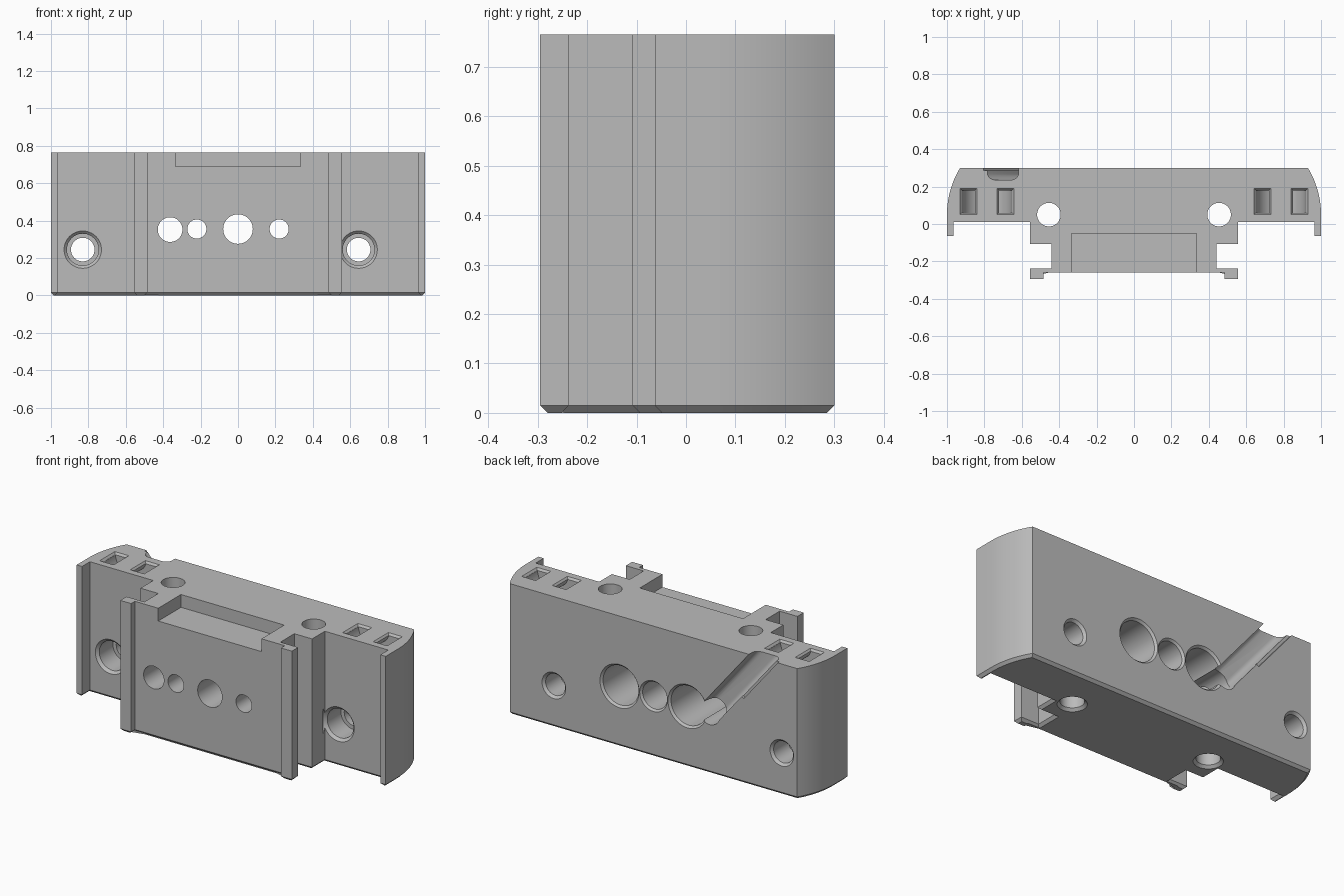
import bpy, bmesh
from math import sin, cos, pi, radians
from mathutils import Vector

cube = bpy.data.objects.get("Cube")
if cube:
    bpy.data.objects.remove(cube, do_unlink=True)

H = 0.765       # block height
BACK = 0.3      # y of the back face
FACE = 0.01     # y of the front face of the wings

grey = bpy.data.materials.new("plain grey")
grey.use_nodes = True
grey.diffuse_color = (0.5, 0.5, 0.5, 1)
grey.node_tree.nodes["Principled BSDF"].inputs["Base Color"].default_value = (0.5, 0.5, 0.5, 1)


def loft(name, rings, chamfer_bottom=0):
    """Closed solid through equal-sized rings of points."""
    bm = bmesh.new()
    loops = [[bm.verts.new(p) for p in ring] for ring in rings]
    n = len(loops[0])
    for a, b in zip(loops, loops[1:]):
        for i in range(n):
            bm.faces.new((a[i], a[(i + 1) % n], b[(i + 1) % n], b[i]))
    base = bm.faces.new(loops[0][::-1])
    bm.faces.new(loops[-1])
    bmesh.ops.recalc_face_normals(bm, faces=bm.faces[:])
    if chamfer_bottom:
        bmesh.ops.bevel(bm, geom=list(base.edges), offset=chamfer_bottom,
                        segments=1, affect='EDGES')
    mesh = bpy.data.meshes.new(name)
    bm.to_mesh(mesh)
    bm.free()
    mesh.materials.append(grey)
    obj = bpy.data.objects.new(name, mesh)
    bpy.context.collection.objects.link(obj)
    return obj


def cut(cutter):
    """Subtract a cutter from the block and discard it."""
    mod = block.modifiers.new(cutter.name, 'BOOLEAN')
    mod.operation = 'DIFFERENCE'
    mod.solver = 'EXACT'
    mod.object = cutter
    cutter.hide_render = True
    bpy.context.view_layer.objects.active = block
    bpy.ops.object.modifier_apply(modifier=mod.name)
    bpy.data.objects.remove(cutter, do_unlink=True)


def bore(name, x, other, steps, vertical=False):
    """Round stepped hole: steps are (position along the axis, radius)."""
    rings = []
    for t, r in steps:
        ring = []
        for i in range(48):
            a = 2 * pi * i / 48
            u, v = x + r * cos(a), other + r * sin(a)
            ring.append((u, v, t) if vertical else (u, t, v))
        rings.append(ring)
    cut(loft(name, rings))


def rectangle(x, y, z, hx, hy):
    return [(x - hx, y - hy, z), (x + hx, y - hy, z), (x + hx, y + hy, z), (x - hx, y + hy, z)]


# Extruded block: front rails, side slots, wings with lips and curved ends
half = [(0.485, -0.26), (0.485, -0.295), (0.555, -0.295), (0.555, -0.237),
        (0.44, -0.237), (0.44, -0.108), (0.555, -0.108), (0.555, FACE),
        (0.965, FACE), (0.965, -0.063), (1, -0.063)]
R = 0.48
for i in range(13):
    y = 0.25 * i / 12
    half.append((1 - R + (R * R - y * y) ** 0.5, y + BACK - 0.25))
outline = half + [(-x, y) for x, y in reversed(half)]
block = loft("mounting_block", [[(x, y, z) for x, y in outline] for z in (0, H)],
             chamfer_bottom=0.015)
block.select_set(True)

# Front recess at the top
cut(loft("front_recess", [rectangle(0, -0.2, z, 0.334, 0.15) for z in (0.69, 0.9)]))

# Central row of bores, chamfered at the back
bore("centre_bore", 0, 0.355, [(-0.4, 0.079), (BACK - 0.012, 0.079), (BACK + 0.012, 0.1)])
for x in (-0.22, 0.22):
    bore("large_bore", x, 0.355, [(-0.4, 0.051), (-0.1, 0.051), (-0.1, 0.115),
                                  (BACK - 0.012, 0.115), (BACK + 0.012, 0.138)])
bore("groove_bore", -0.363, 0.352, [(-0.4, 0.066), (0.4, 0.066)])

# Screw holes with counterbores in the wings
for x in (-0.83, 0.645):
    bore("screw_hole", x, 0.245, [(FACE - 0.015, 0.115), (FACE + 0.015, 0.085), (0.15, 0.085),
                                  (0.15, 0.063), (BACK - 0.014, 0.063), (BACK + 0.014, 0.09)])

# Vertical holes
for x in (-0.455, 0.455):
    bore("vertical_hole", x, 0.05, [(-0.015, 0.093), (0.015, 0.063), (0.9, 0.063)], vertical=True)

# Curved strap tunnels joining each pair of square mouths
for side in (-1, 1):
    centre = side * 0.786
    rings = [[(centre - r, y, 0.9) for r, y in ((0.064, 0.06), (0.134, 0.06), (0.134, 0.18), (0.064, 0.18))]]
    for i in range(17):
        a = pi + pi * i / 16
        rings.append([(centre + r * cos(a), y, H + r * sin(a))
                      for r, y in ((0.064, 0.06), (0.134, 0.06), (0.134, 0.18), (0.064, 0.18))])
    rings.append([(2 * centre - x, y, z) for x, y, z in rings[0]])
    cut(loft("strap_tunnel", rings))
    for offset in (-0.099, 0.099):
        cut(loft("strap_mouth", [rectangle(centre + offset, 0.12, H - 0.012, 0.0351, 0.0601),
                                 rectangle(centre + offset, 0.12, H + 0.012, 0.055, 0.08)]))

# Slanted groove across the back, from its bore to the top
start = Vector((-0.363, 0, 0.355))
along = Vector((-0.635, 0, 0.772))
across = Vector((-0.772, 0, -0.635))


def groove(name, section, distances):
    cut(loft(name, [[start + along * d + across * w + Vector((0, y, 0)) for w, y in section]
                    for d in distances]))


section = [(-0.064, 0.35)]
for cx, first in ((-0.029, 180), (0.029, 270)):
    for i in range(7):
        a = radians(first + 15 * i)
        section.append((cx + 0.035 * cos(a), 0.27 + 0.035 * sin(a)))
section.append((0.064, 0.35))
groove("slanted_groove", section, (0, 0.75))
groove("groove_ledge", [(0, 0.285), (0.08, 0.285), (0.08, 0.35), (0, 0.35)], (0.25, 0.75))

# Smooth curved walls, crisp corners
bpy.context.view_layer.objects.active = block
bpy.ops.object.shade_smooth_by_angle(angle=radians(25))
